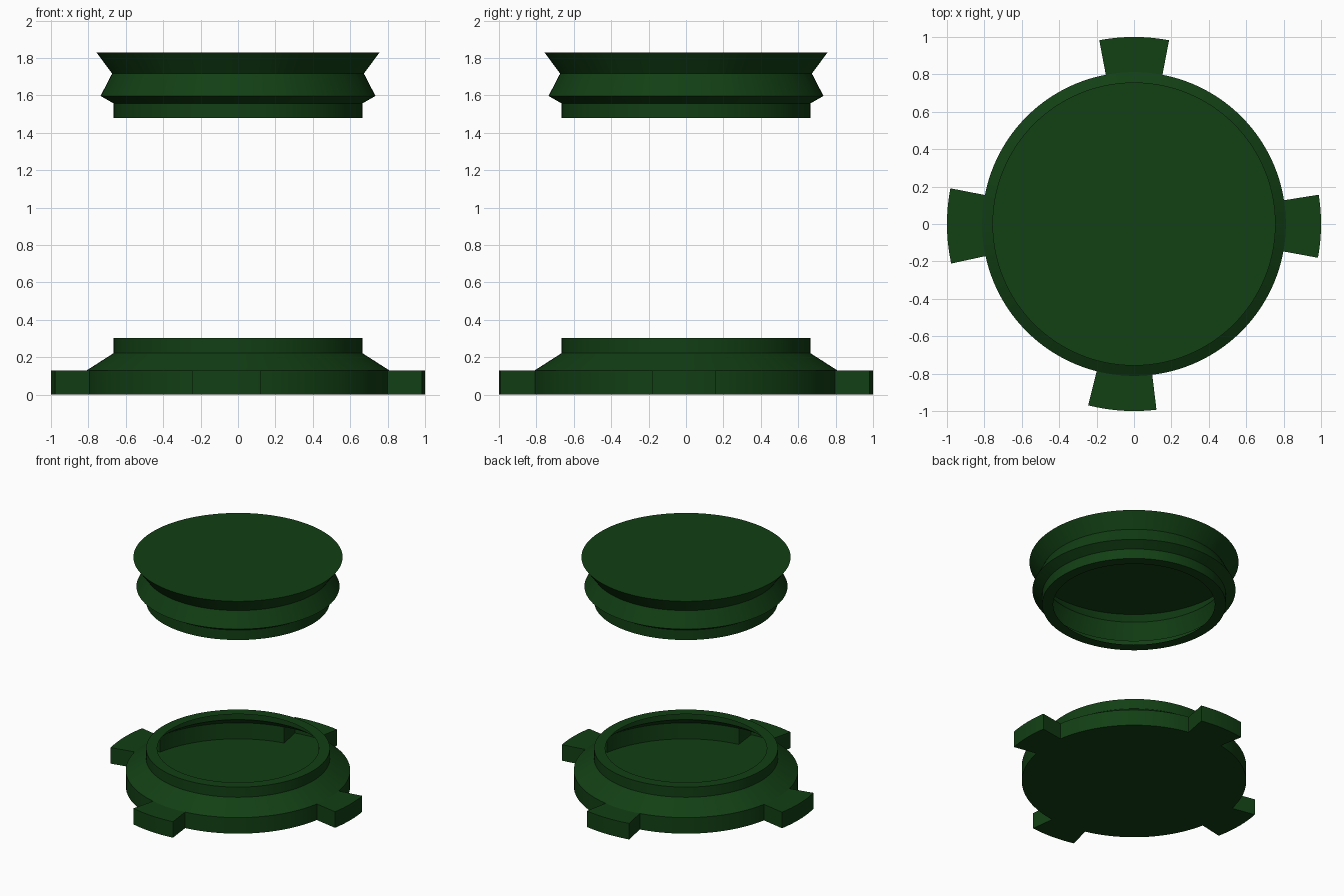
import bpy, bmesh
from math import radians, cos, sin, tau

if "Cube" in bpy.data.objects:
    bpy.data.objects.remove(bpy.data.objects["Cube"])

SEGMENTS = 128
green = bpy.data.materials.new("dark_green")
green.diffuse_color = (0.006, 0.05, 0.007, 1)
green.use_nodes = True
green.node_tree.nodes["Principled BSDF"].inputs["Base Color"].default_value = green.diffuse_color


def point(r, z, a):
    return (r * cos(a), r * sin(a), z)


def add_face(bm, pts):
    unique = list(dict.fromkeys(pts))
    bm.faces.new([bm.verts.new(p) for p in unique])


def revolve(name, profile, tabs=(), tab_profile=None, tab_wall=None):
    """Thin turned shell; inside tab angles the tab profile replaces the plain one."""
    bm = bmesh.new()
    tabs = [(radians(a), radians(b)) for a, b in tabs]
    angles = {round(i * tau / SEGMENTS, 5) for i in range(SEGMENTS)}
    angles |= {round(a % tau, 5) for t in tabs for a in t}
    angles = sorted(angles)
    for a, b in zip(angles, angles[1:] + [angles[0] + tau]):
        mid = (a + b) / 2
        in_tab = any(s < mid + k < e for s, e in tabs for k in (-tau, 0))
        prof = tab_profile if in_tab else profile
        for (r0, z0), (r1, z1) in zip(prof, prof[1:]):
            add_face(bm, [point(r0, z0, a), point(r0, z0, b),
                          point(r1, z1, b), point(r1, z1, a)])
    # Radial side walls of each tab
    for s, e in tabs:
        add_face(bm, [point(r, z, s) for r, z in tab_wall])
        add_face(bm, [point(r, z, e) for r, z in reversed(tab_wall)])
    bmesh.ops.remove_doubles(bm, verts=bm.verts, dist=0.0002)
    mesh = bpy.data.meshes.new(name)
    bm.to_mesh(mesh)
    bm.free()
    mesh.materials.append(green)
    obj = bpy.data.objects.new(name, mesh)
    bpy.context.collection.objects.link(obj)
    bpy.ops.object.select_all(action='DESELECT')
    obj.select_set(True)
    bpy.context.view_layer.objects.active = obj
    bpy.ops.object.shade_smooth_by_angle(angle=radians(25))
    return obj


# Base: closed floor, sloped shoulder, open neck with inward lip, four hollow tabs
R, H = 0.812, 0.128
neck = [(R, H), (0.665, 0.222), (0.665, 0.303), (0.585, 0.303)]
revolve("base_ring",
        [(0, 0), (R, 0)] + neck,
        tabs=[(-10.4, 9.0), (79.2, 100.7), (169.0, 192.2), (255.8, 276.9)],
        tab_profile=[(0, 0), (R, 0), (1, 0), (1, H)] + neck,
        tab_wall=[(R, 0), (1, 0), (1, H), (R, H)])

# Cap: open underneath with inward lip, ridged side, closed flat top
revolve("cap",
        [(0.585, 1.478), (0.665, 1.478), (0.665, 1.557), (0.735, 1.597),
         (0.673, 1.717), (0.757, 1.83), (0, 1.83)])
